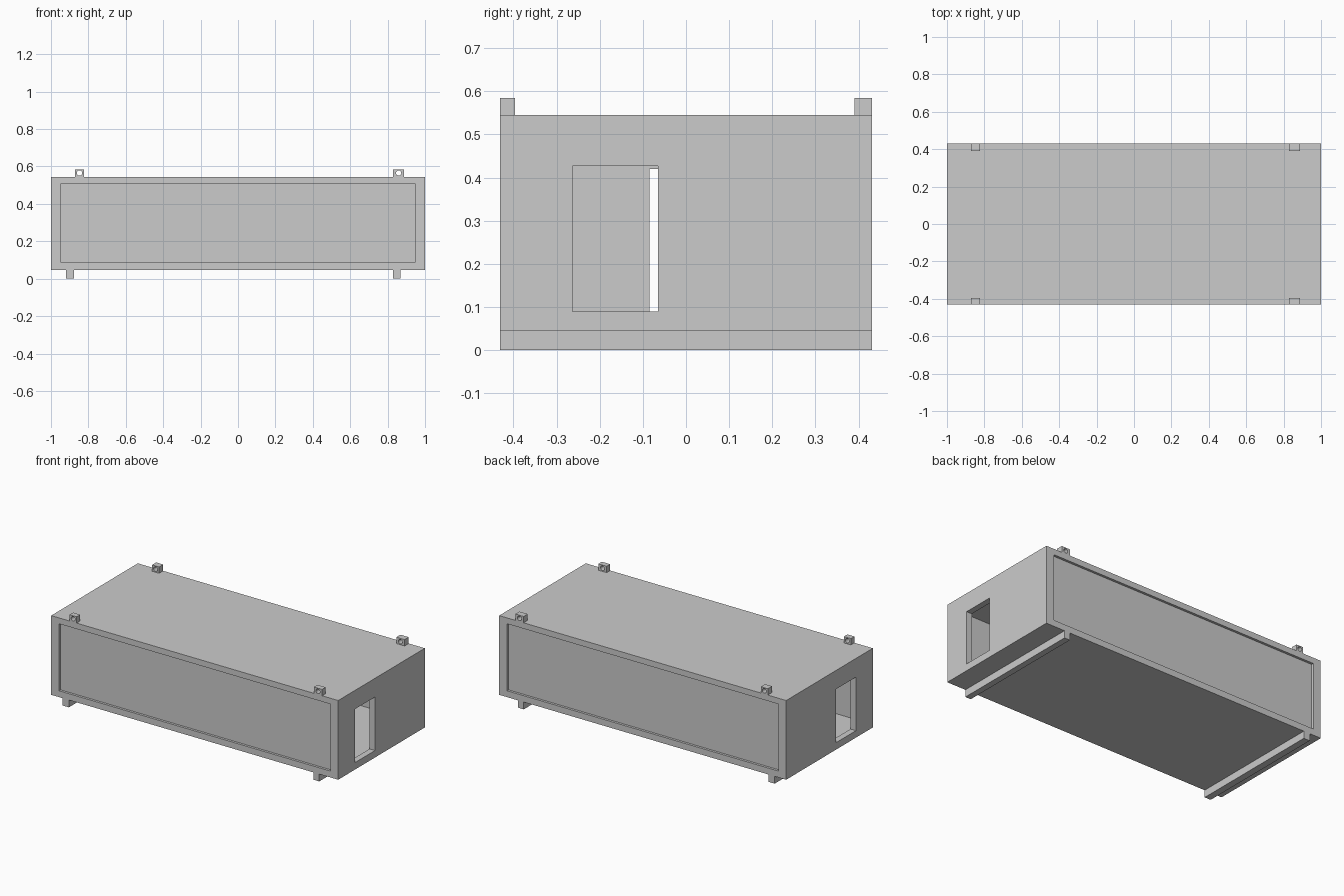
import bpy, math

if "Cube" in bpy.data.objects:
    bpy.data.objects.remove(bpy.data.objects["Cube"])


def box(name, x, y, z):
    """Box from (min, max) ranges on each axis."""
    bpy.ops.mesh.primitive_cube_add(size=1)
    ob = bpy.context.object
    ob.name = name
    for v in ob.data.vertices:
        v.co = [lo + (c + 0.5) * (hi - lo) for c, (lo, hi) in zip(v.co, (x, y, z))]
    return ob


def cut(ob, cutter):
    """Subtract cutter from ob, then delete the cutter."""
    bpy.context.view_layer.objects.active = ob
    mod = ob.modifiers.new("cut", 'BOOLEAN')
    mod.operation = 'DIFFERENCE'
    mod.solver = 'EXACT'
    mod.object = cutter
    bpy.ops.object.modifier_apply(modifier=mod.name)
    bpy.data.objects.remove(cutter, do_unlink=True)


HY = 0.431           # half depth
Z0, Z1 = 0.046, 0.545  # cabin bottom and top

# Hollow cabin shell
shell = box("cabin_shell", (-1, 1), (-HY, HY), (Z0, Z1))
cut(shell, box("room_cutter", (-0.962, 0.962), (-0.395, 0.395), (0.085, 0.508)))

# Shallow recessed panels on the long sides
for s in (-1, 1):
    y = sorted((s * (HY - 0.015), s * (HY + 0.1)))
    cut(shell, box("panel_cutter", (-0.946, 0.946), y, (0.086, 0.508)))

# Doorways in both ends
for s in (-1, 1):
    x = sorted((s * 0.9, s * 1.1))
    cut(shell, box("door_cutter", x, (-0.263, -0.065), (0.09, 0.427)))

# Inner dividing wall with a central doorway
wall = box("inner_wall", (-0.015, 0.015), (-0.395, 0.395), (0.085, 0.508))
cut(wall, box("inner_door_cutter", (-0.1, 0.1), (-0.085, 0.085), (0.09, 0.42)))

# Skid rails under the floor
box("left_skid", (-0.92, -0.877), (-HY, HY), (0, Z0))
box("right_skid", (0.829, 0.868), (-HY, HY), (0, Z0))

# Lifting lugs with round holes on the roof corners
for side, x in (("left", (-0.872, -0.823)), ("right", (0.83, 0.888))):
    for end, y in (("front", (-HY, -0.396)), ("back", (0.39, HY))):
        lug = box(f"{side}_{end}_lug", x, y, (Z1, 0.585))
        bpy.ops.mesh.primitive_cylinder_add(
            vertices=24, radius=0.014, depth=0.2,
            location=(sum(x) / 2, sum(y) / 2, 0.565),
            rotation=(math.pi / 2, 0, 0))
        cut(lug, bpy.context.object)
